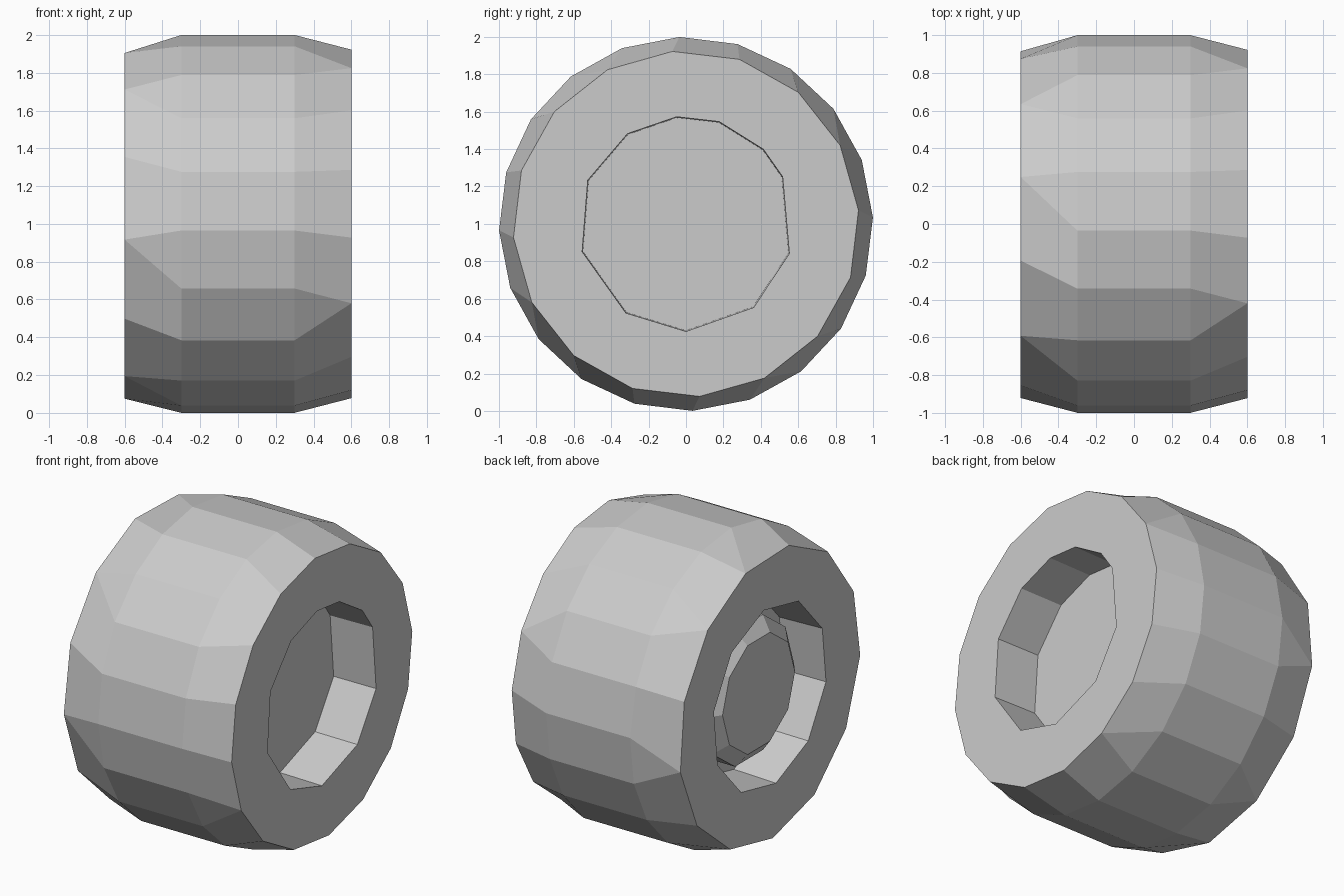
import bpy, bmesh
from math import cos, sin, radians

if "Cube" in bpy.data.objects:
    bpy.data.objects.remove(bpy.data.objects["Cube"])


def even(n, phase):
    """Evenly spaced angles in degrees."""
    return [phase + 360 * i / n for i in range(n)]


def stitch(bm, a, b):
    """Join two rings of (angle, vert) that may have different side counts."""
    na, nb = len(a), len(b)
    ang = lambda r, i: r[i % len(r)][0] + 360 * (i // len(r))
    j0 = min(range(-nb, nb), key=lambda j: abs(ang(b, j) - a[0][0]))
    i, j, jend = 0, j0, j0 + nb
    while i < na or j < jend:
        va, vb = a[i % na][1], b[j % nb][1]
        da, db = ang(a, i + 1), ang(b, j + 1)
        if i < na and j < jend and abs(da - db) < 9:
            bm.faces.new((va, a[(i + 1) % na][1], b[(j + 1) % nb][1], vb))
            i, j = i + 1, j + 1
        elif j >= jend or (i < na and da < db):
            bm.faces.new((va, a[(i + 1) % na][1], vb))
            i += 1
        else:
            bm.faces.new((va, b[(j + 1) % nb][1], vb))
            j += 1


def lathe(name, rings):
    """Closed solid around the x axis from rings of (x, radius, angles)."""
    bm = bmesh.new()
    loops = []
    for x, r, angles in rings:
        loops.append([(d, bm.verts.new((x, r * cos(radians(d)), r * sin(radians(d)))))
                      for d in angles])
    for a, b in zip(loops, loops[1:]):
        stitch(bm, a, b)
    for end in (loops[0], loops[-1]):
        bm.faces.new([v for _, v in end])
    bmesh.ops.recalc_face_normals(bm, faces=bm.faces)
    mesh = bpy.data.meshes.new(name)
    bm.to_mesh(mesh)
    bm.free()
    obj = bpy.data.objects.new(name, mesh)
    obj.location.z = 1
    bpy.context.collection.objects.link(obj)
    return obj


# Tyre with a recess on each side
inner = [26, 44, 72, 95, 123, 156, 195, 236, 270, 309, 344]
outer = even(10, 12)
lathe("tyre", [
    (0.30, 0.57, inner),
    (0.60, 0.575, inner),
    (0.60, 0.925, even(16, 4.5)),
    (0.30, 1.0, even(20, 2)),
    (-0.30, 1.0, even(20, 2)),
    (-0.60, 0.925, even(13, 19)),
    (-0.60, 0.585, outer),
    (-0.30, 0.575, outer),
])

# Bevelled hub inside the left recess
sides = even(10, 0)
lathe("hub", [
    (-0.29, 0.46, sides),
    (-0.45, 0.46, sides),
    (-0.52, 0.37, sides),
])
